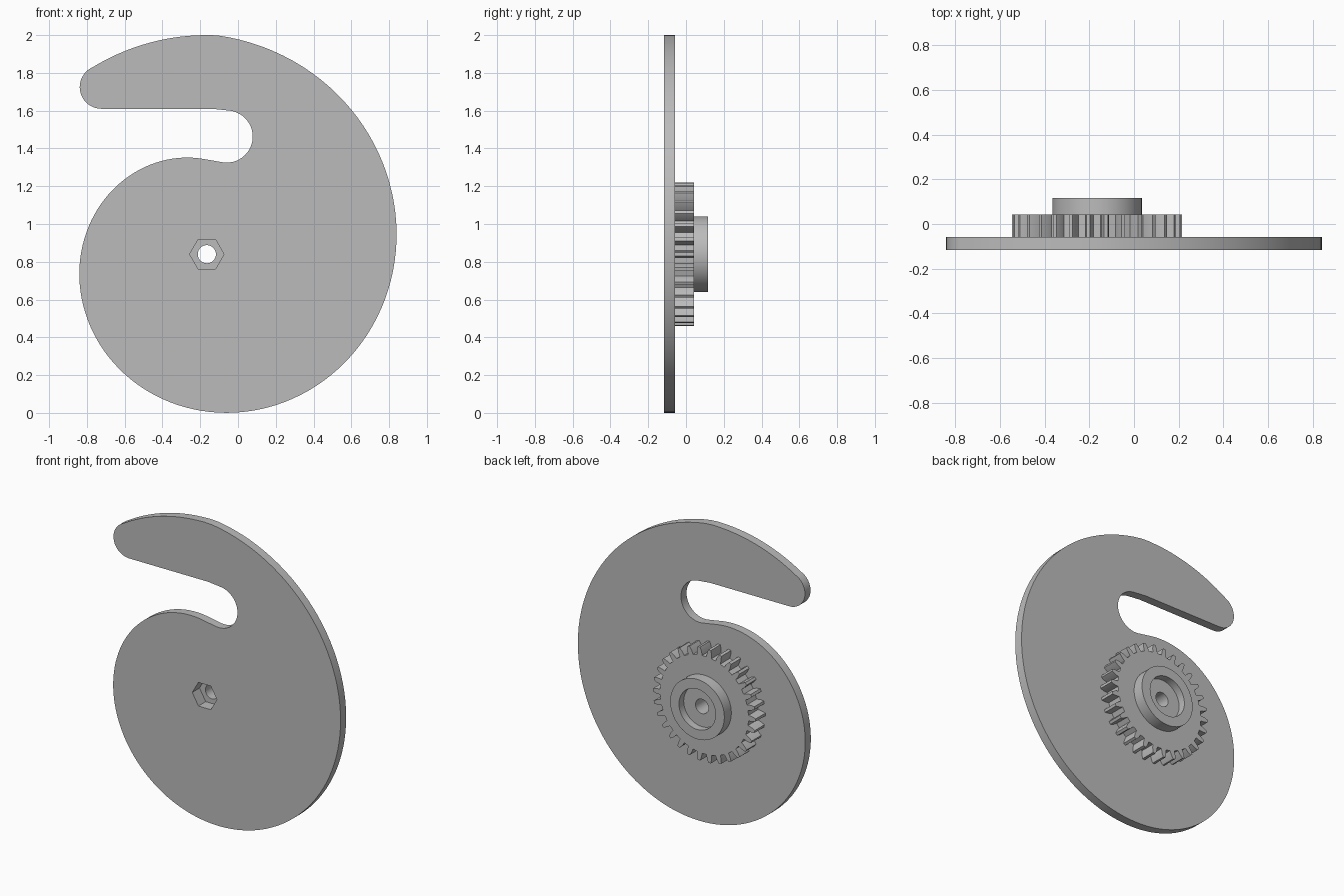
import bpy, bmesh
from math import sin, cos, radians, pi

cube = bpy.data.objects.get("Cube")
if cube:
    bpy.data.objects.remove(cube, do_unlink=True)

HUB = (-0.165, 0.84)            # axle position in x, z
FRONT, PLATE_BACK, GEAR_BACK, BACK = -0.117, -0.058, 0.043, 0.117

grey = bpy.data.materials.new("plain_grey")
grey.use_nodes = True
grey.diffuse_color = (0.5, 0.5, 0.5, 1)
grey.node_tree.nodes["Principled BSDF"].inputs["Base Color"].default_value = grey.diffuse_color


def arc(centre, radius, start, end, steps):
    """Points on an arc; radius may be a function of the angle in degrees."""
    points = []
    for i in range(steps + 1):
        a = start + (end - start) * i / steps
        r = radius(a) if callable(radius) else radius
        points.append((centre[0] + r * cos(radians(a)), centre[1] + r * sin(radians(a))))
    return points


def solid(name, profile, y0, y1):
    """Extrude an x-z profile from y0 to y1."""
    bm = bmesh.new()
    face = bm.faces.new([bm.verts.new((x, y0, z)) for x, z in profile])
    new = bmesh.ops.extrude_face_region(bm, geom=[face])["geom"]
    moved = [v for v in new if isinstance(v, bmesh.types.BMVert)]
    bmesh.ops.translate(bm, verts=moved, vec=(0, y1 - y0, 0))
    bmesh.ops.recalc_face_normals(bm, faces=bm.faces)
    mesh = bpy.data.meshes.new(name)
    bm.to_mesh(mesh)
    bm.free()
    mesh.materials.append(grey)
    obj = bpy.data.objects.new(name, mesh)
    bpy.context.collection.objects.link(obj)
    return obj


def disc(radius, sides=64):
    return arc(HUB, radius, 0, 360, sides)[:-1]


def finish(obj, cutters):
    """Cut the holes, then smooth the curved walls."""
    bpy.context.view_layer.objects.active = obj
    for cutter in cutters:
        mod = obj.modifiers.new("cut", 'BOOLEAN')
        mod.operation = 'DIFFERENCE'
        mod.solver = 'EXACT'
        mod.object = cutter
        bpy.ops.object.modifier_apply(modifier=mod.name)
    bpy.ops.object.select_all(action='DESELECT')
    obj.select_set(True)
    bpy.ops.object.shade_smooth_by_angle(angle=radians(25))


# Spiral cam plate with a hooked arm and a rounded slot
def spiral(angle):
    return 0.999 + 0.166 * angle / 90 - (0.004 if angle > 89 else 0)


outline = arc(HUB, spiral, 90, -268, 120)
outline += arc((-0.06, 1.463), 0.138, -98, 82, 24)
outline += [(-0.09, 1.605), (-0.14, 1.61)]
outline += arc((-0.723, 1.725), 0.115, 270, 122, 20)
outline += arc(HUB, 1.16, 121.5, 91, 16)
plate = solid("cam_plate", outline, FRONT, PLATE_BACK)

# Spur gear
TEETH, TIP, ROOT = 30, 0.38, 0.327
tooth_shape = [(-0.27, ROOT), (-0.22, 0.355), (-0.11, TIP),
               (0.11, TIP), (0.22, 0.355), (0.27, ROOT)]
gear_outline = []
for t in range(TEETH):
    for offset, r in tooth_shape:
        a = (t + offset) * 2 * pi / TEETH
        gear_outline.append((HUB[0] + r * cos(a), HUB[1] + r * sin(a)))
gear = solid("spur_gear", gear_outline, PLATE_BACK, GEAR_BACK)

# Raised collar behind the gear
collar = solid("bearing_collar", disc(0.2), GEAR_BACK, BACK)

# Cutters: axle bore, hexagonal nut pocket, bearing seat
bore = solid("bore_cutter", disc(0.048, 40), -0.3, 0.3)
pocket = solid("nut_pocket_cutter", disc(0.091, 6), -0.3, -0.04)
seat = solid("bearing_seat_cutter", disc(0.135), 0.067, 0.3)
cutters = [bore, pocket, seat]

finish(plate, [pocket])
finish(gear, [bore, pocket])
finish(collar, [bore, seat])
for cutter in cutters:
    bpy.data.objects.remove(cutter, do_unlink=True)
